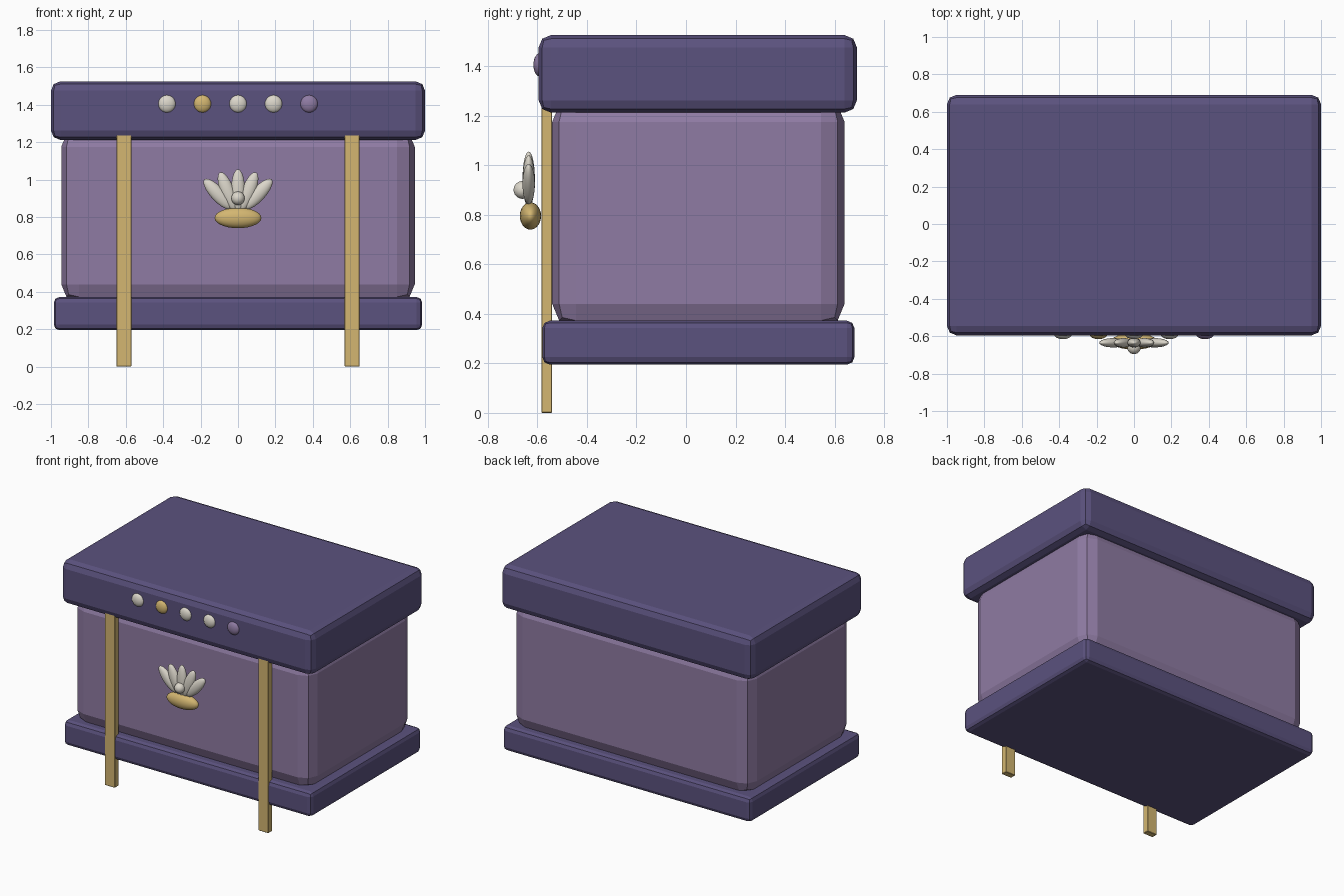
import bpy
from math import radians, sin, cos

cube = bpy.data.objects.get("Cube")
if cube:
    bpy.data.objects.remove(cube, do_unlink=True)


def material(name, hex_code):
    """Flat material from an sRGB hex colour, stored as linear values."""
    srgb = [int(hex_code[i:i + 2], 16) / 255 for i in (0, 2, 4)]
    colour = [c / 12.92 if c <= 0.04045 else ((c + 0.055) / 1.055) ** 2.4 for c in srgb]
    mat = bpy.data.materials.new(name)
    mat.use_nodes = True
    mat.diffuse_color = (*colour, 1)
    mat.node_tree.nodes["Principled BSDF"].inputs["Base Color"].default_value = (*colour, 1)
    return mat


indigo = material("dark indigo", "5b527e")
mauve = material("mauve", "8f7ba3")
gold = material("gold", "d3b671")
pearl = material("pearl white", "dcd7cb")


def box(name, mat, low, high, bevel, segments=2):
    """Bevelled box spanning two opposite corners."""
    centre = [(a + b) / 2 for a, b in zip(low, high)]
    bpy.ops.mesh.primitive_cube_add(size=1, location=centre)
    obj = bpy.context.object
    obj.name = name
    obj.scale = [b - a for a, b in zip(low, high)]
    bpy.ops.object.transform_apply(location=False, rotation=False, scale=True)
    mod = obj.modifiers.new("Bevel", "BEVEL")
    mod.width = bevel
    mod.segments = segments
    obj.data.materials.append(mat)
    return obj


def ellipsoid(name, mat, centre, radii, tilt=0):
    """Smooth stretched sphere, tilted in the front plane."""
    bpy.ops.mesh.primitive_uv_sphere_add(segments=24, ring_count=14, radius=1, location=centre)
    obj = bpy.context.object
    obj.name = name
    obj.scale = radii
    obj.rotation_euler.y = tilt
    obj.data.materials.append(mat)
    bpy.ops.object.shade_smooth()
    return obj


# Chest: plinth, body and overhanging lid
box("base", indigo, (-0.985, -0.58, 0.195), (0.985, 0.68, 0.372), 0.03)
box("body", mauve, (-0.945, -0.54, 0.345), (0.945, 0.64, 1.27), 0.095)
box("lid", indigo, (-1, -0.595, 1.212), (1, 0.69, 1.525), 0.05)

# Front straps reaching down to the ground
for side, x in (("right", -0.61), ("left", 0.61)):
    box(side + "_strap", gold, (x - 0.04, -0.584, 0), (x + 0.04, -0.54, 1.24), 0.003, 1)

# Row of studs on the lid front
for i, mat in enumerate((pearl, gold, pearl, pearl, mauve)):
    ellipsoid(f"lid_stud_{i + 1}", mat, ((i - 2) * 0.19, -0.59, 1.405), (0.047, 0.026, 0.047))

# Shell clasp: fan of ribs, pearl and gold foot
for i in range(-2, 3):
    angle = radians(21 * i)
    half = 0.112 - 0.004 * abs(i)
    centre = (0.03 * i + 0.075 * sin(angle), -0.635, 0.868 + 0.075 * cos(angle))
    ellipsoid(f"shell_rib_{i + 3}", pearl, centre, (0.037, 0.025, half), angle)
ellipsoid("shell_pearl", pearl, (0, -0.66, 0.9), (0.036, 0.036, 0.036))
ellipsoid("shell_foot", gold, (0, -0.628, 0.795), (0.125, 0.043, 0.055))
